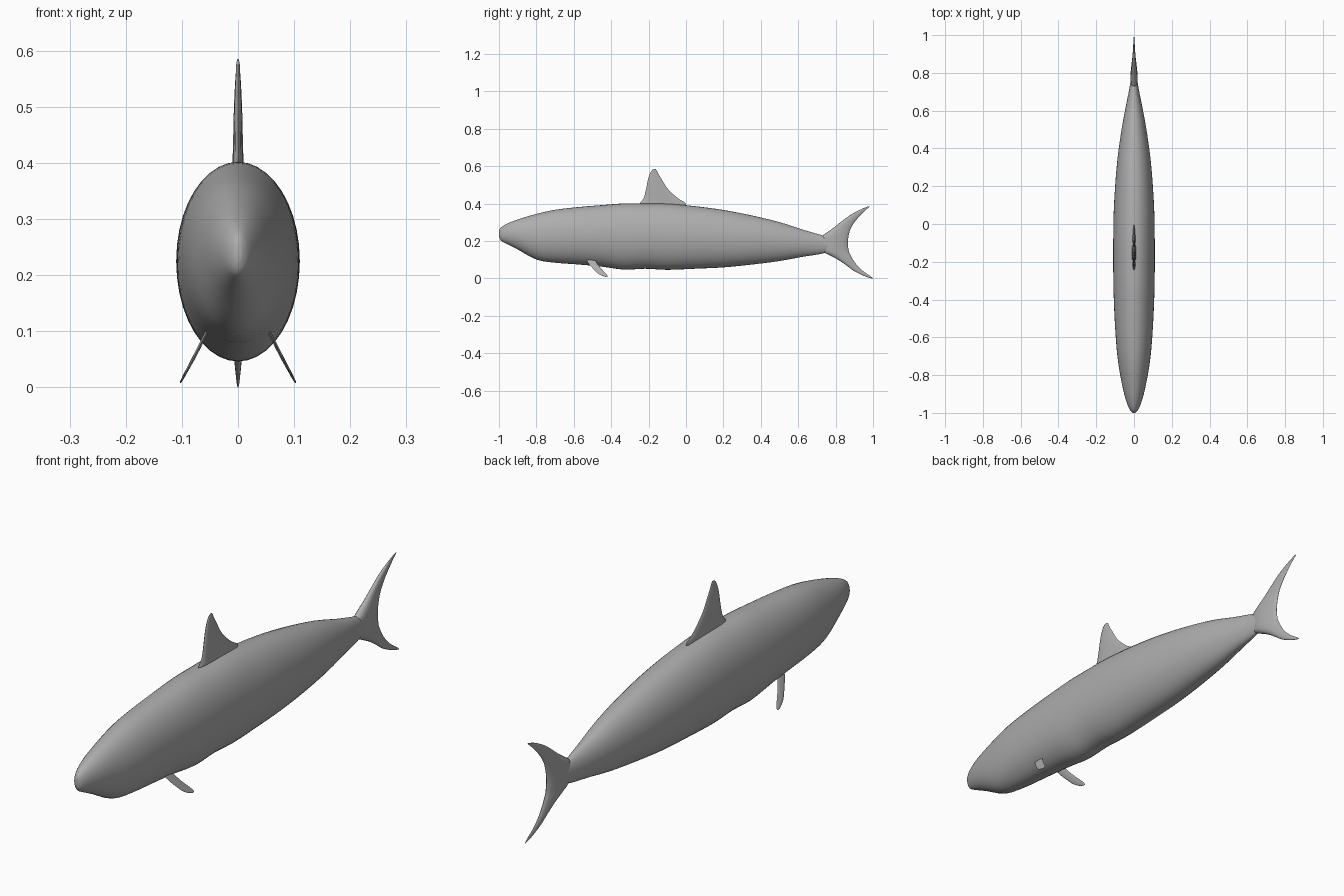
import bpy, bmesh, math
from mathutils import Vector

if "Cube" in bpy.data.objects:
    bpy.data.objects.remove(bpy.data.objects["Cube"])

grey = bpy.data.materials.new("skin grey")
grey.diffuse_color = (0.42, 0.42, 0.42, 1)
grey.use_nodes = True
grey.node_tree.nodes["Principled BSDF"].inputs["Base Color"].default_value = grey.diffuse_color


def spline(rows, steps):
    """Smoothly subdivide rows of numbers (Catmull-Rom)."""
    pts = [Vector(r) for r in rows]
    out = []
    for i in range(len(pts) - 1):
        p0, p1, p2 = pts[max(i - 1, 0)], pts[i], pts[i + 1]
        p3 = pts[min(i + 2, len(pts) - 1)]
        for k in range(steps):
            t = k / steps
            out.append(0.5 * (2 * p1 + (p2 - p0) * t + (2 * p0 - 5 * p1 + 4 * p2 - p3) * t * t
                              + (3 * p1 - p0 - 3 * p2 + p3) * t ** 3))
    return out + [pts[-1]]


def loft(name, rings):
    """Skin closed rings into a capped, smooth-shaded object."""
    bm = bmesh.new()
    loops = [[bm.verts.new(p) for p in ring] for ring in rings]
    n = len(loops[0])
    for a, b in zip(loops, loops[1:]):
        for i in range(n):
            j = (i + 1) % n
            bm.faces.new((a[i], a[j], b[j], b[i]))
    bm.faces.new(loops[0])
    bm.faces.new(loops[-1])
    bmesh.ops.recalc_face_normals(bm, faces=bm.faces)
    mesh = bpy.data.meshes.new(name)
    bm.to_mesh(mesh)
    bm.free()
    mesh.materials.append(grey)
    obj = bpy.data.objects.new(name, mesh)
    bpy.context.collection.objects.link(obj)
    bpy.ops.object.select_all(action='DESELECT')
    obj.select_set(True)
    bpy.context.view_layer.objects.active = obj
    bpy.ops.object.shade_smooth_by_angle(angle=math.radians(60))
    return obj


def fin(name, rows, normal, sides=16):
    """Rows are x, z, leading y, trailing y, half thickness."""
    rings = []
    nx, nz = normal
    for x, z, y0, y1, h in spline(rows, 4):
        ring = []
        for i in range(sides):
            a = 2 * math.pi * i / sides
            u = (1 - math.cos(a)) / 2                   # 0 at leading edge
            t = h * math.sin(a) * (1.25 - 0.6 * u)      # fuller near the front
            ring.append((x + nx * t, y0 + (y1 - y0) * u, z + nz * t))
        rings.append(ring)
    return loft(name, rings)


# Body: y, underside z, back z, half width
body_rows = [
    (-1.0, .225, .255, .006), (-.99, .203, .272, .018), (-.96, .186, .291, .033),
    (-.9, .155, .315, .052), (-.8, .101, .345, .073), (-.7, .084, .367, .088),
    (-.58, .075, .381, .098), (-.45, .063, .392, .105), (-.33, .047, .401, .109),
    (-.22, .052, .401, .110), (-.1, .046, .400, .110), (.05, .052, .386, .108),
    (.2, .059, .366, .100), (.35, .074, .337, .087), (.5, .093, .301, .066),
    (.62, .115, .262, .044), (.72, .131, .233, .024), (.79, .150, .212, .014),
]
SIDES = 40
body = []
for y, lo, hi, w in spline(body_rows, 3):
    ring = []
    for i in range(SIDES):
        a = 2 * math.pi * i / SIDES
        ring.append((w * math.cos(a), y, (lo + hi) / 2 + (hi - lo) / 2 * math.sin(a)))
    body.append(ring)
loft("body", body)

# Dorsal fin, rooted inside the back
fin("dorsal_fin", [
    (0, .37, -.25, -.015, .010), (0, .39, -.25, -.003, .010), (0, .405, -.245, -.005, .010),
    (0, .43, -.226, -.045, .009), (0, .48, -.213, -.098, .008), (0, .53, -.203, -.13, .006),
    (0, .56, -.193, -.148, .004), (0, .577, -.183, -.156, .003), (0, .585, -.172, -.163, .001),
], (1, 0))

# Crescent tail fin
fin("tail_fin", [
    (0, .0, .992, 1.0, .001), (0, .012, .955, .986, .003), (0, .04, .898, .946, .006),
    (0, .07, .857, .915, .009), (0, .10, .813, .893, .013), (0, .127, .762, .879, .017),
    (0, .145, .732, .871, .019), (0, .185, .725, .865, .020), (0, .22, .722, .868, .019),
    (0, .24, .745, .872, .017), (0, .27, .788, .882, .013), (0, .305, .832, .904, .010),
    (0, .34, .880, .935, .007), (0, .37, .935, .966, .003), (0, .385, .974, .984, .001),
], (1, 0))

# Paired pectoral fins
for label, s in (("left", -1), ("right", 1)):
    fin(label + "_pectoral_fin", [
        (s * .050, .110, -.535, -.490, .003), (s * .060, .090, -.528, -.482, .003),
        (s * .076, .058, -.502, -.458, .003), (s * .091, .030, -.475, -.432, .0025),
        (s * .099, .015, -.450, -.420, .002), (s * .103, .008, -.430, -.420, .001),
    ], (s * .88, .47))
